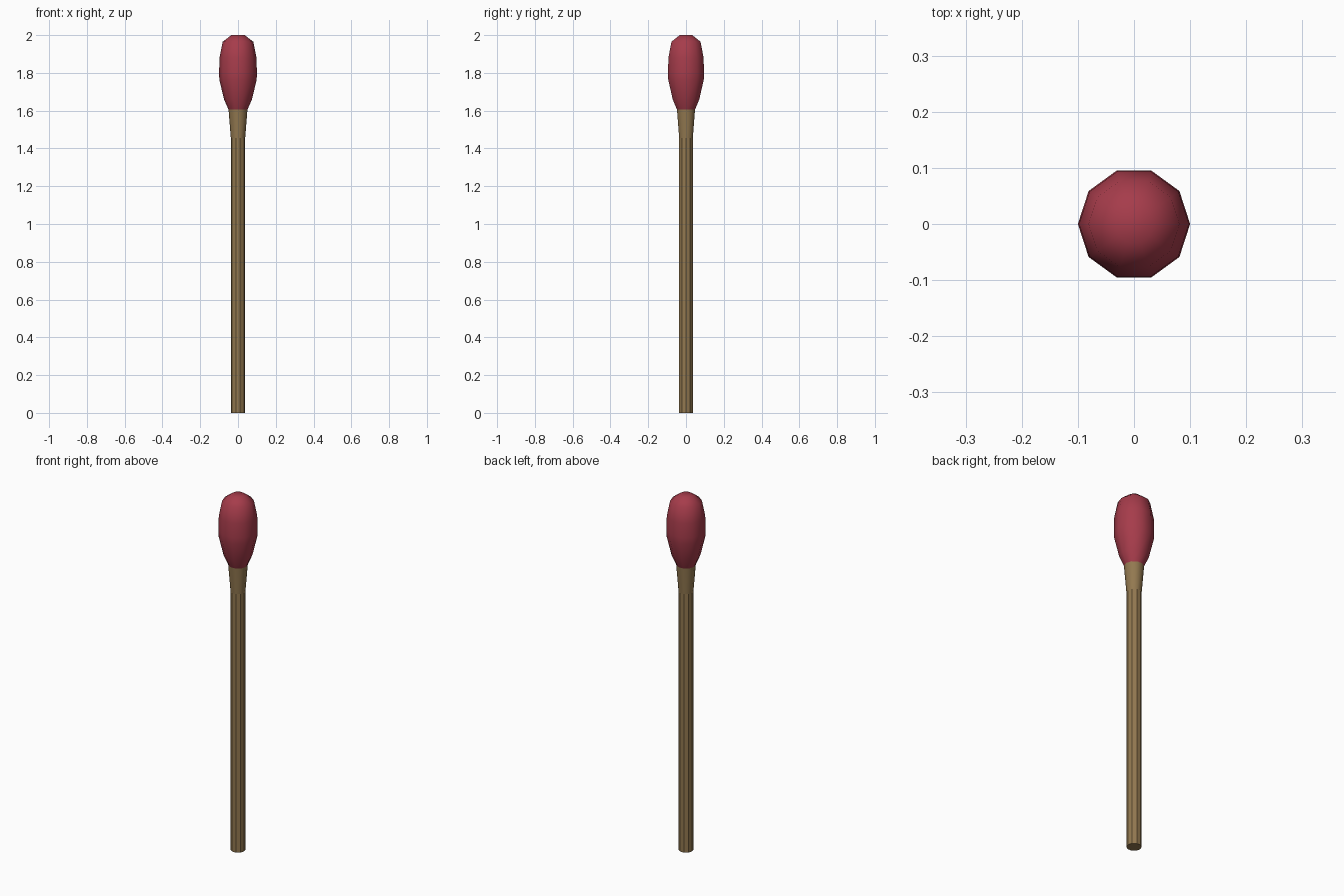
import bpy, bmesh
from math import cos, sin, tau

if "Cube" in bpy.data.objects:
    bpy.data.objects.remove(bpy.data.objects["Cube"])

SIDES = 10


def material(name, rgb):
    mat = bpy.data.materials.new(name)
    mat.diffuse_color = (*rgb, 1)
    mat.use_nodes = True
    mat.node_tree.nodes["Principled BSDF"].inputs["Base Color"].default_value = mat.diffuse_color
    return mat


def lathe(name, profile, mat, smooth, cap_bottom=False, cap_top=False):
    """Ten-sided turned part from (radius, height) points."""
    bm = bmesh.new()
    rings = [[bm.verts.new((r * cos(tau * i / SIDES), r * sin(tau * i / SIDES), z))
              for i in range(SIDES)] for r, z in profile]
    for low, high in zip(rings, rings[1:]):
        for i in range(SIDES):
            j = (i + 1) % SIDES
            bm.faces.new((low[i], low[j], high[j], high[i])).smooth = smooth
    if cap_bottom:
        bm.faces.new(rings[0][::-1])
    if cap_top:
        bm.faces.new(rings[-1]).smooth = smooth
    mesh = bpy.data.meshes.new(name)
    bm.to_mesh(mesh)
    bm.free()
    mesh.materials.append(mat)
    obj = bpy.data.objects.new(name, mesh)
    bpy.context.collection.objects.link(obj)
    return obj


wood = material("wood", (0.29, 0.19, 0.08))
red = material("red", (0.38, 0.045, 0.07))

# Straight faceted stick
lathe("stick", [(0.038, 0), (0.038, 1.455)], wood, False, cap_bottom=True)

# Flared collar under the head
lathe("collar", [(0.038, 1.455), (0.05, 1.605)], wood, True)

# Rounded head
lathe("head", [(0.05, 1.605), (0.074, 1.66), (0.099, 1.765), (0.1, 1.8), (0.098, 1.88),
               (0.081, 1.965), (0.035, 2.0)], red, True, cap_top=True)
